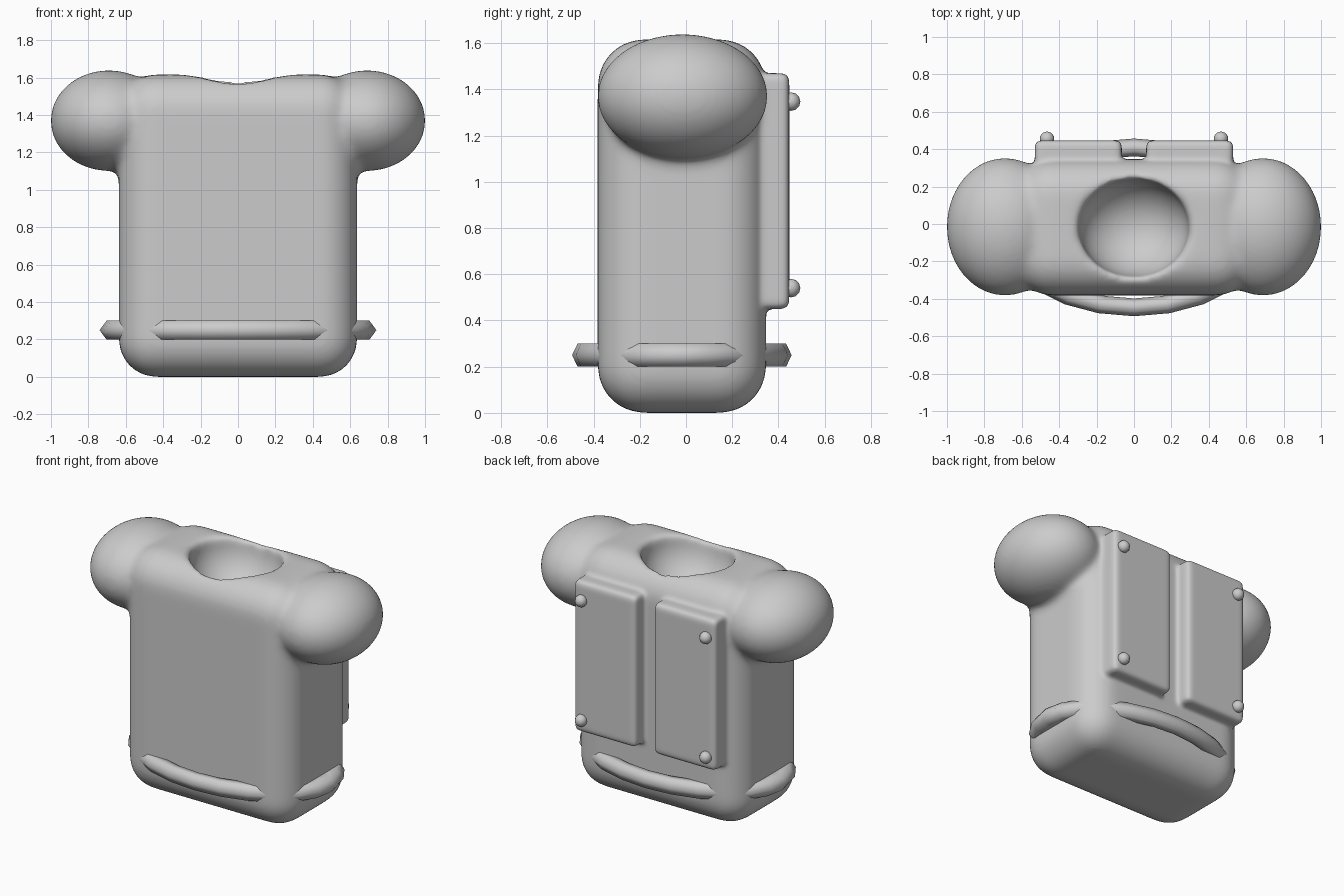
import bpy, bmesh, math
from mathutils import Matrix, Vector

if "Cube" in bpy.data.objects:
    bpy.data.objects.remove(bpy.data.objects["Cube"])

grey = bpy.data.materials.new("light grey")
grey.diffuse_color = (0.6, 0.6, 0.6, 1)
grey.use_nodes = True
grey.node_tree.nodes["Principled BSDF"].inputs["Base Color"].default_value = grey.diffuse_color


def add_object(name, bm):
    mesh = bpy.data.meshes.new(name)
    bmesh.ops.recalc_face_normals(bm, faces=bm.faces)
    bm.to_mesh(mesh)
    bm.free()
    mesh.materials.append(grey)
    mesh.shade_smooth()
    obj = bpy.data.objects.new(name, mesh)
    bpy.context.collection.objects.link(obj)
    return obj


def rounded_box(name, lo, hi, radius, segments):
    lo, hi = Vector(lo), Vector(hi)
    bm = bmesh.new()
    bmesh.ops.create_cube(bm, size=1, matrix=Matrix.LocRotScale((lo + hi) / 2, None, hi - lo))
    bmesh.ops.bevel(bm, geom=bm.edges[:], offset=radius, segments=segments,
                    profile=0.5, affect='EDGES')
    return add_object(name, bm)


def ellipsoid(name, centre, radii, u=64, v=32):
    bm = bmesh.new()
    bmesh.ops.create_uvsphere(bm, u_segments=u, v_segments=v, radius=1,
                              matrix=Matrix.LocRotScale(Vector(centre), None, Vector(radii)))
    return add_object(name, bm)


def merge(obj, parts, voxel, smooth):
    """Boolean the (part, operation) pairs into obj, then remesh and soften the seams."""
    for part, op in parts:
        mod = obj.modifiers.new("join", 'BOOLEAN')
        mod.object, mod.operation, mod.solver = part, op, 'EXACT'
    mod = obj.modifiers.new("remesh", 'REMESH')
    mod.mode, mod.voxel_size, mod.use_smooth_shade = 'VOXEL', voxel, True
    mod = obj.modifiers.new("soften", 'SMOOTH')
    mod.factor, mod.iterations = 0.5, smooth
    dg = bpy.context.evaluated_depsgraph_get()
    mesh = bpy.data.meshes.new_from_object(obj.evaluated_get(dg))
    obj.modifiers.clear()
    obj.data = mesh
    mesh.materials.clear()
    mesh.materials.append(grey)
    mesh.shade_smooth()
    for part, _ in parts:
        bpy.data.objects.remove(part)


# torso with shoulders and neck hollow
torso = rounded_box("torso", (-0.637, -0.382, 0), (0.637, 0.347, 1.617), 0.2, 10)
parts = [(ellipsoid("shoulder", (s * 0.69, -0.015, 1.37), (0.313, 0.37, 0.27)), 'UNION')
         for s in (-1, 1)]
parts.append((ellipsoid("neck_hollow", (0, -0.02, 1.57), (0.295, 0.262, 0.27)), 'DIFFERENCE'))
merge(torso, parts, 0.015, 30)

# two raised back plates blended into the torso
plates = []
for s in (-1, 1):
    x0, x1 = sorted((s * 0.065, s * 0.53))
    plates.append((rounded_box("back_plate", (x0, 0.2, 0.45), (x1, 0.447, 1.47), 0.03, 4), 'UNION'))
merge(torso, plates, 0.0125, 8)

# small bolts at the outer corners of the plates
for side, s in (("left", -1), ("right", 1)):
    for level, z in (("lower", 0.54), ("upper", 1.347)):
        ellipsoid(f"{side}_{level}_bolt", (s * 0.465, 0.455, z), (0.04, 0.04, 0.04), 10, 6)

# oval belt ring with a six-sided section
bm = bmesh.new()
N, M = 24, 6
rings = []
for i in range(N):
    a = 2 * math.pi * i / N
    ring = []
    for j in range(M):
        b = 2 * math.pi * j / M
        r = 0.9 + 0.1 * math.cos(b)
        ring.append(bm.verts.new((0.74 * r * math.cos(a), -0.018 + 0.475 * r * math.sin(a),
                                  0.25 + 0.058 * math.sin(b))))
    rings.append(ring)
for i in range(N):
    p, q = rings[i], rings[(i + 1) % N]
    for j in range(M):
        k = (j + 1) % M
        bm.faces.new((p[j], q[j], q[k], p[k]))
add_object("belt", bm)
